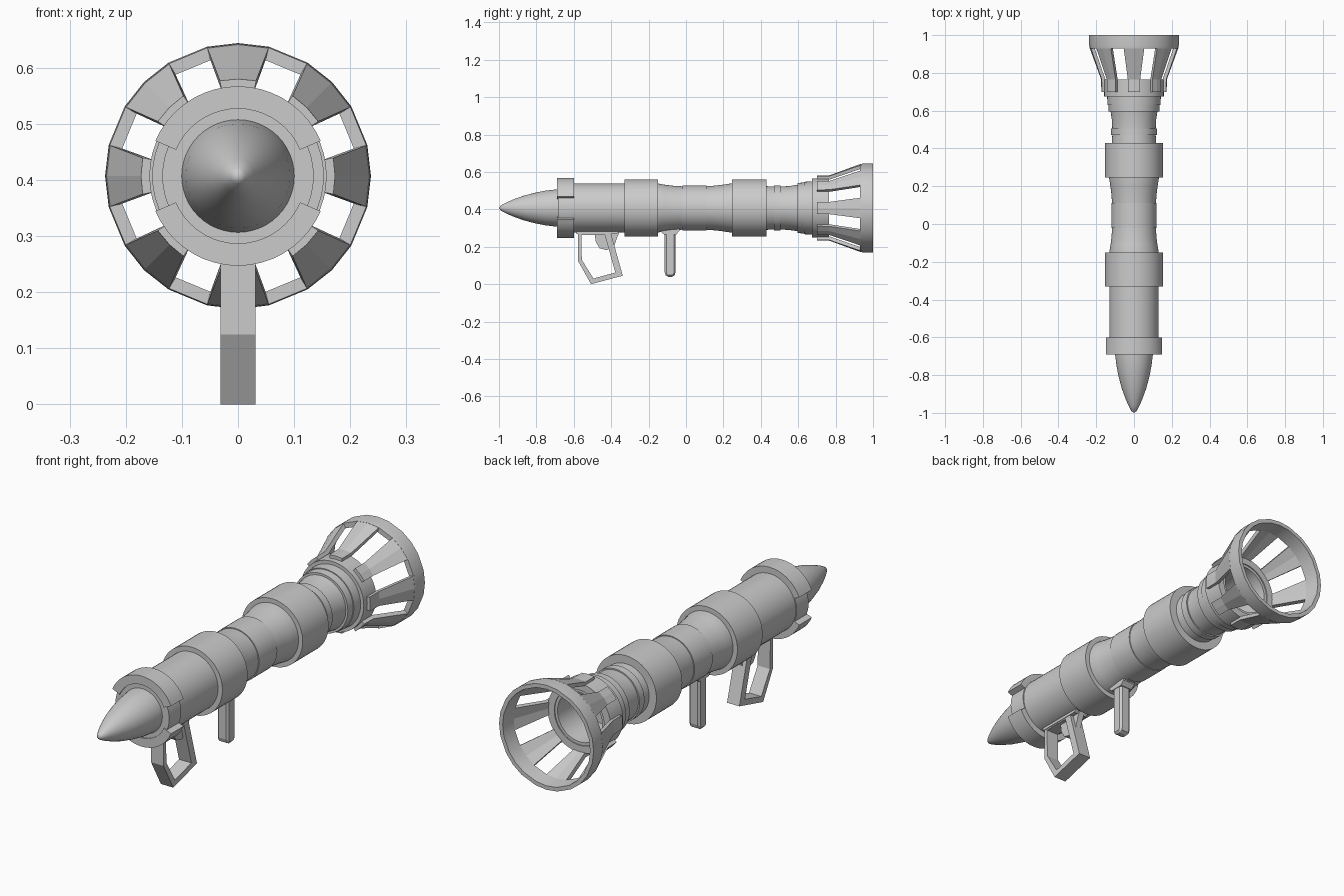
import bpy, bmesh
from math import sin, cos, radians

if "Cube" in bpy.data.objects:
    bpy.data.objects.remove(bpy.data.objects["Cube"])

ZC = 0.407  # height of the tube axis


def finish(bm, name, smooth=True):
    bmesh.ops.remove_doubles(bm, verts=bm.verts, dist=1e-5)
    bmesh.ops.recalc_face_normals(bm, faces=bm.faces)
    me = bpy.data.meshes.new(name)
    bm.to_mesh(me)
    bm.free()
    ob = bpy.data.objects.new(name, me)
    bpy.context.collection.objects.link(ob)
    if smooth:
        bpy.ops.object.select_all(action='DESELECT')
        ob.select_set(True)
        bpy.context.view_layer.objects.active = ob
        bpy.ops.object.shade_smooth_by_angle(angle=radians(30))
    return ob


def sweep(name, profile, angles=None, loop=False, mid=0, smooth=True):
    """Turn (y, r[, angle scale]) points about the tube axis; angle 0 is up.
    angles=None or mid=None gives a full turn; otherwise a capped sector."""
    full = angles is None or mid is None
    angles = angles or [i * 7.5 for i in range(48)]
    bm = bmesh.new()
    rows = []
    for a in angles:
        row = []
        for p in profile:
            t = radians((mid or 0) + a * (p[2] if len(p) > 2 else 1))
            row.append(bm.verts.new((p[1] * sin(t), p[0], ZC + p[1] * cos(t))))
        rows.append(row)
    n, m = len(rows), len(profile)
    for i in range(n if full else n - 1):
        a, b = rows[i], rows[(i + 1) % n]
        for j in range(m if loop else m - 1):
            k = (j + 1) % m
            bm.faces.new((a[j], a[k], b[k], b[j]))
    if not full:
        bm.faces.new(rows[0])
        bm.faces.new(rows[-1])
    return finish(bm, name, smooth)


def prism(name, outline, half, holes=None, bevel=0):
    """Extrude a (y, z) outline across x; holes pairs it with an inner loop."""
    bm = bmesh.new()
    if holes:
        n = len(outline)
        loops = [[bm.verts.new((x, *p)) for p in o]
                 for x in (-half, half) for o in (outline, holes)]
        for a, b in ((0, 1), (1, 3), (3, 2), (2, 0)):
            for i in range(n):
                k = (i + 1) % n
                bm.faces.new((loops[a][i], loops[a][k], loops[b][k], loops[b][i]))
    else:
        f = bm.faces.new([bm.verts.new((-half, *p)) for p in outline])
        ext = bmesh.ops.extrude_face_region(bm, geom=[f])['geom']
        for v in ext:
            if isinstance(v, bmesh.types.BMVert):
                v.co.x = half
    ob = finish(bm, name, False)
    if bevel:
        mod = ob.modifiers.new("bevel", 'BEVEL')
        mod.width = bevel
        mod.segments = 1
    return ob


def band(y0, y1, ri, ro):
    return [(y0, ri), (y0, ro), (y1, ro), (y1, ri)]


# Warhead
sweep("nose_cone", [(-1, 0), (-0.99, 0.014), (-0.96, 0.030), (-0.92, 0.047), (-0.87, 0.065),
                    (-0.81, 0.081), (-0.75, 0.093), (-0.68, 0.101), (-0.66, 0.101), (-0.66, 0)])

# Main tube: front barrel, waist, ribbed neck and open bore at the rear
sweep("main_tube", [
    (-0.685, 0), (-0.685, 0.135), (-0.60, 0.135), (-0.60, 0.131), (-0.16, 0.131),
    (-0.15, 0.131), (-0.11, 0.124), (-0.07, 0.119), (-0.02, 0.116),
    (-0.02, 0.120), (0.11, 0.120), (0.11, 0.116), (0.16, 0.120), (0.20, 0.125), (0.25, 0.133),
    (0.42, 0.133), (0.42, 0.117), (0.47, 0.115), (0.47, 0.121), (0.505, 0.121), (0.505, 0.115),
    (0.55, 0.117), (0.595, 0.124), (0.595, 0.134), (0.63, 0.136), (0.63, 0.140), (0.69, 0.143),
    (0.76, 0.143), (0.76, 0.112), (0.58, 0.105), (0.58, 0)])

# Sleeves and rear collar
for name, y0, y1, r in (("front_sleeve", -0.33, -0.15, 0.153),
                        ("rear_sleeve", 0.245, 0.43, 0.153),
                        ("bell_collar", 0.675, 0.765, 0.158)):
    sweep(name, band(y0, y1, 0.11 if r < 0.155 else 0.125, r), loop=True)

# Muzzle collar in two halves with a notch on each side
half_arc = [-67 + i * 134 / 18 for i in range(19)]
for name, mid in (("muzzle_collar_top", 0), ("muzzle_collar_bottom", 180)):
    sweep(name, band(-0.69, -0.60, 0.12, 0.160), half_arc, True, mid)

# Exhaust bell: eight tapering petals and a rim
petal = [(0.70, 0.145, 0.8), (0.70, 0.173, 0.8), (0.765, 0.174, 0.8), (0.935, 0.236),
         (0.935, 0.216), (0.765, 0.154, 0.8)]
for i in range(8):
    sweep(f"bell_petal_{i + 1}", petal, [-13.5, 0, 13.5], True, i * 45, False)
rim_angles = [k * 45 + d for k in range(8) for d in (-13.5, 0, 13.5)]
sweep("bell_rim", [(0.93, 0.212), (0.93, 0.235), (0.945, 0.237), (1.0, 0.237), (1.0, 0.219)],
      rim_angles, True, None)

# Rear-hand grip loop with trigger
prism("grip_loop",
      [(-0.578, 0.285), (-0.578, 0.125), (-0.508, 0.0), (-0.338, 0.045), (-0.405, 0.285)],
      0.031,
      [(-0.560, 0.262), (-0.557, 0.130), (-0.495, 0.030), (-0.378, 0.062), (-0.434, 0.262)])
prism("trigger_guard", [(-0.49, 0.28), (-0.482, 0.225), (-0.462, 0.192), (-0.425, 0.182),
                        (-0.385, 0.20), (-0.37, 0.245), (-0.355, 0.28)], 0.014)
prism("grip_plate", [(-0.585, 0.30), (-0.585, 0.268), (-0.37, 0.268), (-0.35, 0.285),
                     (-0.35, 0.30)], 0.034)

# Front-hand grip
prism("fore_grip", [(-0.114, 0.30), (-0.114, 0.055), (-0.104, 0.039), (-0.066, 0.039),
                    (-0.056, 0.055), (-0.056, 0.30)], 0.028, bevel=0.011)
prism("fore_grip_mount", [(-0.14, 0.30), (-0.14, 0.285), (-0.118, 0.266), (-0.052, 0.266),
                          (-0.035, 0.285), (-0.035, 0.30)], 0.031)
